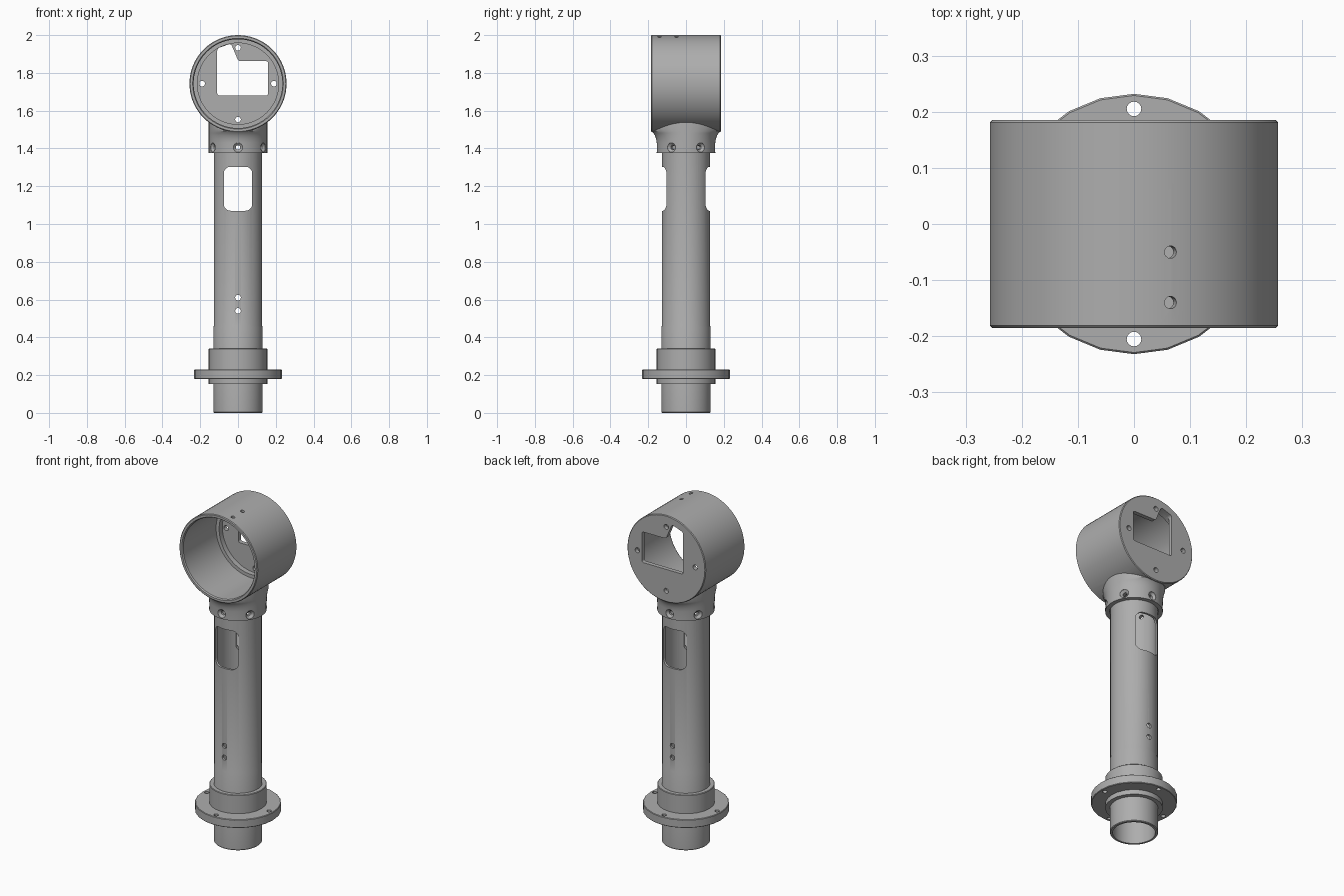
import bpy, bmesh, math
from mathutils import Matrix, Vector

if "Cube" in bpy.data.objects:
    bpy.data.objects.remove(bpy.data.objects["Cube"])

grey = bpy.data.materials.new("plain grey")
grey.diffuse_color = (0.42, 0.42, 0.42, 1)
grey.use_nodes = True
grey.node_tree.nodes["Principled BSDF"].inputs["Base Color"].default_value = grey.diffuse_color
HZ = 1.743  # height of the head axis


def make(name, bm, matrix=Matrix()):
    bmesh.ops.transform(bm, matrix=matrix, verts=bm.verts)
    bmesh.ops.recalc_face_normals(bm, faces=bm.faces)
    me = bpy.data.meshes.new(name)
    bm.to_mesh(me)
    bm.free()
    ob = bpy.data.objects.new(name, me)
    bpy.context.collection.objects.link(ob)
    me.materials.append(grey)
    return ob


def loft(name, rings, n, matrix=Matrix(), closed=False):
    """Stack of elliptical rings (rx, ry, z); closed joins last to first (hollow ring)."""
    bm = bmesh.new()
    loops = [[bm.verts.new((rx * math.cos(2 * math.pi * i / n), ry * math.sin(2 * math.pi * i / n), z))
              for i in range(n)] for rx, ry, z in rings]
    pairs = list(zip(loops, loops[1:]))
    if closed:
        pairs.append((loops[-1], loops[0]))
    else:
        bm.faces.new(loops[0])
        bm.faces.new(loops[-1])
    for a, b in pairs:
        for i in range(n):
            j = (i + 1) % n
            bm.faces.new((a[i], a[j], b[j], b[i]))
    return make(name, bm, matrix)


def lathe(name, profile, n, matrix=Matrix(), closed=False):
    return loft(name, [(r, r, z) for r, z in profile], n, matrix, closed)


def prism(name, points, y0, y1, corner):
    """Outline in x,z pushed along y, with rounded corners."""
    bm = bmesh.new()
    face = bm.faces.new([bm.verts.new((x, y0, z)) for x, z in points])
    new = bmesh.ops.extrude_face_region(bm, geom=[face])["geom"]
    bmesh.ops.translate(bm, vec=(0, y1 - y0, 0), verts=[g for g in new if isinstance(g, bmesh.types.BMVert)])
    sides = [e for e in bm.edges if abs(e.verts[0].co.y - e.verts[1].co.y) > 0.01]
    bmesh.ops.bevel(bm, geom=sides, offset=corner, segments=5, profile=0.5, affect='EDGES')
    return make(name, bm)


def aim(position, direction):
    return Matrix.Translation(position) @ Vector(direction).to_track_quat('Z', 'Y').to_matrix().to_4x4()


def drill(position, direction, r, depth, n=16):
    """Cutter starting at position and running along direction."""
    return lathe("drill", [(r, 0), (r, depth)], n, aim(position, direction))


def boolean(ob, tools, operation='DIFFERENCE'):
    bpy.context.view_layer.objects.active = ob
    for t in tools:
        t.hide_render = True
        m = ob.modifiers.new("cut", 'BOOLEAN')
        m.object, m.operation, m.solver = t, operation, 'EXACT'
        bpy.ops.object.modifier_apply(modifier=m.name)
        bpy.data.objects.remove(t)


def smooth(ob):
    bpy.ops.object.select_all(action='DESELECT')
    ob.select_set(True)
    bpy.context.view_layer.objects.active = ob
    bpy.ops.object.shade_smooth_by_angle(angle=math.radians(30))


along_y = aim((0, 0, HZ), (0, 1, 0))
collar_dirs = [Vector((math.sin(k * math.pi / 3), -math.cos(k * math.pi / 3), 0)) for k in range(6)]

# Head: drum lying along y, joined to a flared neck collar
head = lathe("head", [(0.253, -0.185), (0.257, -0.181), (0.257, 0.181), (0.253, 0.185)], 72, along_y)
neck = loft("neck", [(0.155, 0.155, 1.375), (0.155, 0.155, 1.43), (0.155, 0.158, 1.45),
                     (0.155, 0.164, 1.468), (0.155, 0.173, 1.482), (0.155, 0.183, 1.492),
                     (0.155, 0.183, 1.62)], 48)
boolean(head, [neck], 'UNION')

# Head cuts: stepped bore, tube socket, rear opening and screw holes
cuts = [
    lathe("bore", [(0.24, -0.2), (0.24, -0.185), (0.235, -0.178), (0.235, 0.13), (0.215, 0.13), (0.215, 0.16)],
          72, along_y),
    drill((0, 0, 1.36), (0, 0, 1), 0.131, 0.09, 48),
    prism("rear_opening", [(-0.11, 1.68), (0.16, 1.68), (0.16, 1.862), (0.002, 1.862), (-0.037, 1.955),
                           (-0.11, 1.93)], 0.15, 0.2, 0.012),
]
for dx, dz in ((0.19, 0), (-0.19, 0), (0, 0.19), (0, -0.19)):
    cuts.append(drill((dx, 0.14, HZ + dz), (0, 1, 0), 0.015, 0.08))
up = Vector((0.065, 0, 0.248)).normalized()
for y in (-0.05, -0.14):
    cuts.append(drill(Vector((0, y, HZ)) + up * 0.22, up, 0.011, 0.06))
for d in collar_dirs:
    start = d * 0.11 + Vector((0, 0, 1.405))
    cuts.append(lathe("countersink", [(0.012, 0), (0.012, 0.03), (0.025, 0.042), (0.025, 0.07)], 16, aim(start, d)))
boolean(head, cuts)

# Tube: hollow post with a faint step near the lower end
tube = lathe("tube", [(0.115, 0), (0.127, 0), (0.13, 0.004), (0.13, 0.455), (0.128, 0.46), (0.128, 1.449),
                      (0.115, 1.449)], 48, closed=True)
# Through windows, cable holes and collar screw holes
window = prism("window", [(-0.075, 1.07), (0.075, 1.07), (0.075, 1.303), (-0.075, 1.303)], -0.2, 0.2, 0.035)
tube_cuts = [window] + [drill((0, -0.2, z), (0, 1, 0), 0.015, 0.4) for z in (0.54, 0.61)]
tube_cuts += [drill(d * 0.1 + Vector((0, 0, 1.405)), d, 0.012, 0.06) for d in collar_dirs]
boolean(tube, tube_cuts)

# Mounting flange with sleeve and four bolt holes
flange = lathe("flange", [(0.13, 0.152), (0.155, 0.152), (0.155, 0.18), (0.229, 0.18), (0.232, 0.183),
                          (0.232, 0.227), (0.229, 0.23), (0.155, 0.23), (0.155, 0.337), (0.152, 0.34),
                          (0.13, 0.34)], 24, closed=True)
boolean(flange, [drill((0.205 * x, 0.205 * y, 0.15), (0, 0, 1), 0.013, 0.1)
                 for x, y in ((1, 0), (-1, 0), (0, 1), (0, -1))])

for part in (head, tube, flange):
    smooth(part)
